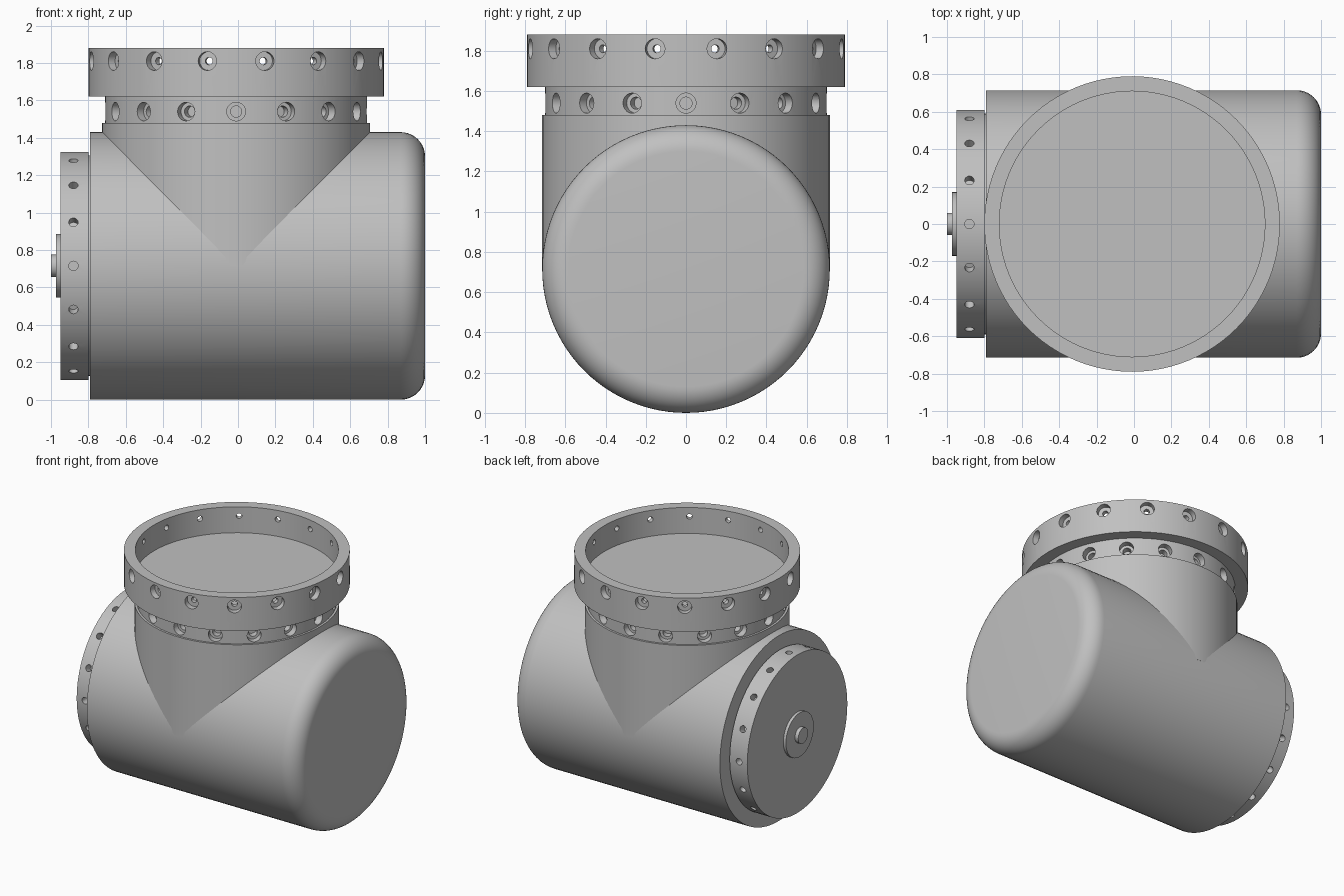
import bpy, bmesh, math
from mathutils import Matrix, Vector

default = bpy.data.objects.get("Cube")
if default:
    bpy.data.objects.remove(default, do_unlink=True)

GREY = (0.53, 0.53, 0.53, 1.0)
grey = bpy.data.materials.new("machined grey")
grey.use_nodes = True
grey.diffuse_color = GREY
grey.node_tree.nodes["Principled BSDF"].inputs["Base Color"].default_value = GREY

CX, CZ = -0.01, 0.715          # neck axis x, body axis z
UP = Matrix.Translation((CX, 0, 0))
ALONG_X = Matrix.Translation((0, 0, CZ)) @ Matrix.Rotation(math.pi / 2, 4, 'Y')


def lathe(bm, profile, matrix, sides):
    """Closed solid turned about local z; profile is (radius, height), bottom to top."""
    rings = []
    for r, h in profile:
        n = 1 if r == 0 else sides
        rings.append([bm.verts.new(matrix @ Vector((
            r * math.cos(math.tau * i / sides), r * math.sin(math.tau * i / sides), h)))
            for i in range(n)])
    for low, high in zip(rings, rings[1:]):
        for i in range(sides):
            j = (i + 1) % sides
            if len(low) == 1:
                bm.faces.new((low[0], high[j], high[i]))
            elif len(high) == 1:
                bm.faces.new((low[i], low[j], high[0]))
            else:
                bm.faces.new((low[i], low[j], high[j], high[i]))


def new_object(name, bm):
    bmesh.ops.recalc_face_normals(bm, faces=bm.faces[:])
    mesh = bpy.data.meshes.new(name)
    bm.to_mesh(mesh)
    bm.free()
    mesh.materials.append(grey)
    ob = bpy.data.objects.new(name, mesh)
    bpy.context.collection.objects.link(ob)
    return ob


def part(name, profile, matrix, sides=96, holes=None):
    bm = bmesh.new()
    lathe(bm, profile, matrix, sides)
    ob = new_object(name, bm)
    if holes:
        cut_holes(ob, matrix, *holes)
    ob.data.shade_smooth()
    ob.data.set_sharp_from_angle(angle=math.radians(30))
    return ob


def cut_holes(ob, matrix, height, offset, hole, count=16):
    """Cuts a circle of radial holes; hole is a profile of (radius, distance from axis)."""
    bm = bmesh.new()
    for i in range(count):
        turn = Matrix.Rotation(math.tau * (i + offset) / count, 4, 'Z')
        tilt = Matrix.Rotation(math.pi / 2, 4, 'Y')
        lathe(bm, hole, matrix @ Matrix.Translation((0, 0, height)) @ turn @ tilt, 20)
    cutter = new_object("hole_cutter", bm)
    cutter.hide_render = True
    mod = ob.modifiers.new("holes", 'BOOLEAN')
    mod.operation = 'DIFFERENCE'
    mod.solver = 'EXACT'
    mod.object = cutter
    bpy.context.view_layer.objects.active = ob
    bpy.ops.object.modifier_apply(modifier=mod.name)
    bpy.data.objects.remove(cutter, do_unlink=True)


def disc(radius, low, high):
    return [(0, low), (radius, low), (radius, high), (0, high)]


def bore(wide, narrow, inner, step, outer):
    return [(0, inner), (narrow, inner), (narrow, step), (wide, step), (wide, outer), (0, outer)]


# Horizontal body with one rounded end
R, FILLET = 0.715, 0.13
rounded = [(R - FILLET + FILLET * math.cos(a), 1 - FILLET + FILLET * math.sin(a))
           for a in (math.pi / 2 * i / 10 for i in range(11))]
part("body", [(0, -0.79), (R, -0.79)] + rounded + [(0, 1)], ALONG_X)

# Vertical neck meeting the body in a tee
part("neck", disc(0.716, CZ, 1.48), UP)

# Lower bolt band with blind counterbored holes
part("lower_band", disc(0.7, 1.47, 1.63), UP,
     holes=(1.54, 0, bore(0.05, 0.03, 0.6, 0.65, 0.8)))

# Open upper collar with through holes and a recessed floor
part("upper_collar", [(0, 1.62), (0.79, 1.62), (0.79, 1.88), (0.71, 1.88), (0.71, 1.68), (0, 1.68)],
     UP, holes=(1.81, 0.5, bore(0.05, 0.02, 0.65, 0.745, 0.9)))

# End flange, its gasket, hub plate and pin
part("gasket", disc(0.59, -0.81, -0.78), ALONG_X)
part("end_flange", disc(0.61, -0.95, -0.80), ALONG_X,
     holes=(-0.88, 0, disc(0.025, 0.55, 0.7)))
part("hub_plate", disc(0.17, -0.972, -0.94), ALONG_X, 48)
part("hub_pin", disc(0.06, -1.0, -0.96), ALONG_X, 32)
